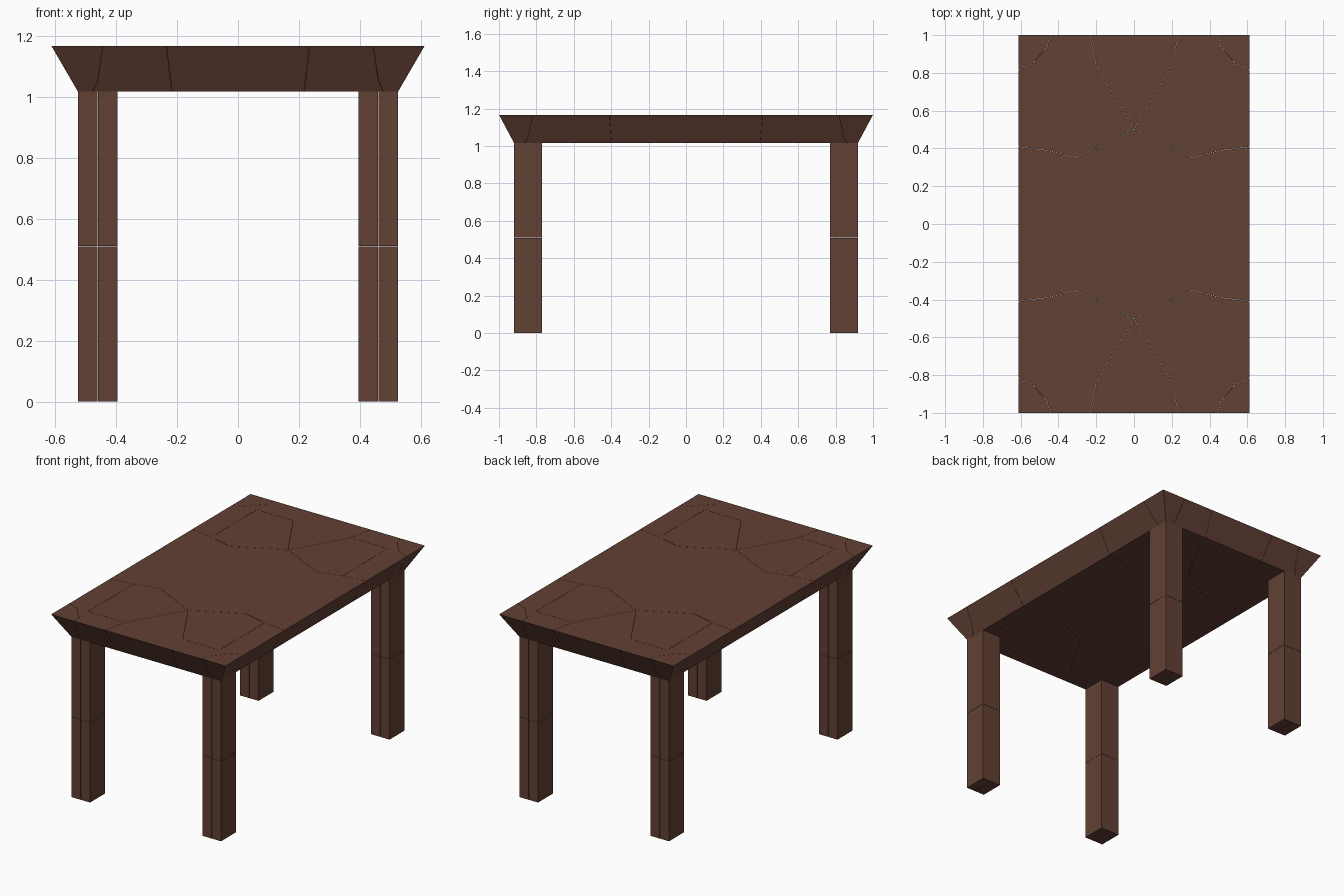
import bpy, bmesh
from mathutils import Vector

if "Cube" in bpy.data.objects:
    bpy.data.objects.remove(bpy.data.objects["Cube"])

GAP = 0.0012          # width of the hairline cracks
Z0, Z1 = 1.017, 1.167  # underside and top of the table top

wood = bpy.data.materials.new("dark brown wood")
wood.diffuse_color = (0.122, 0.052, 0.035, 1)
wood.use_nodes = True
wood.node_tree.nodes["Principled BSDF"].inputs["Base Color"].default_value = wood.diffuse_color


def add_hexahedron(bm, bottom, top):
    """Closed solid from four bottom and four top corners (counter-clockwise)."""
    b = [bm.verts.new(p) for p in bottom]
    t = [bm.verts.new(p) for p in top]
    bm.faces.new(b[::-1])
    bm.faces.new(t)
    for i in range(4):
        j = (i + 1) % 4
        bm.faces.new((b[i], b[j], t[j], t[i]))


def rect(x0, x1, y0, y1, z):
    return [(x0, y0, z), (x1, y0, z), (x1, y1, z), (x0, y1, z)]


def finish(bm, name):
    bmesh.ops.recalc_face_normals(bm, faces=bm.faces)
    me = bpy.data.meshes.new(name)
    bm.to_mesh(me)
    bm.free()
    me.materials.append(wood)
    ob = bpy.data.objects.new(name, me)
    bpy.context.collection.objects.link(ob)
    return ob


# Table top: slab with sides sloping outwards
bm = bmesh.new()
add_hexahedron(bm, rect(-.525, .525, -.92, .92, Z0), rect(-.612, .612, -1, 1, Z1))
table_top = finish(bm, "table_top")

# Crack lines of one quarter of the top, repeated in all four quarters
cracks = [
    [(0, .5), (.2, .84), (.245, 1.05)],
    [(0, .5), (.305, .35), (.46, .39), (.66, .415)],
    [(.43, 1.05), (.46, .94), (.54, .845), (.66, .80)],
    [(.46, .39), (.46, .845), (.2, .845)],
]
bm = bmesh.new()
for sx in (-1, 1):
    for sy in (-1, 1):
        for line in cracks:
            for p, q in zip(line, line[1:]):
                a, b = Vector((p[0] * sx, p[1] * sy)), Vector((q[0] * sx, q[1] * sy))
                d = (b - a).normalized()
                n = Vector((-d.y, d.x)) * GAP / 2
                ring = [a - n, b - n, b + n, a + n]
                add_hexahedron(bm, [(*v, Z0 - .1) for v in ring],
                               [(*v, Z1 + .1) for v in ring])
cutter = finish(bm, "crack_cutter")
cutter.hide_render = True
mod = table_top.modifiers.new("cracks", 'BOOLEAN')
mod.operation = 'DIFFERENCE'
mod.solver = 'EXACT'
mod.use_self = True
mod.object = cutter
bpy.context.view_layer.objects.active = table_top
bpy.ops.object.modifier_apply(modifier=mod.name)
bpy.data.objects.remove(cutter)

# Four square legs, each cracked down the middle and across at half height
g = GAP / 2
for sy, end in ((-1, "front"), (1, "back")):
    for sx, side in ((-1, "left"), (1, "right")):
        bm = bmesh.new()
        ys = sorted((.77 * sy, .92 * sy))
        for xa, xb in ((.395, .46 - g), (.46 + g, .525)):
            xs = sorted((xa * sx, xb * sx))
            for za, zb in ((0, .51 - g), (.51 + g, Z0)):
                add_hexahedron(bm, rect(*xs, *ys, za), rect(*xs, *ys, zb))
        finish(bm, f"{end}_{side}_leg")
